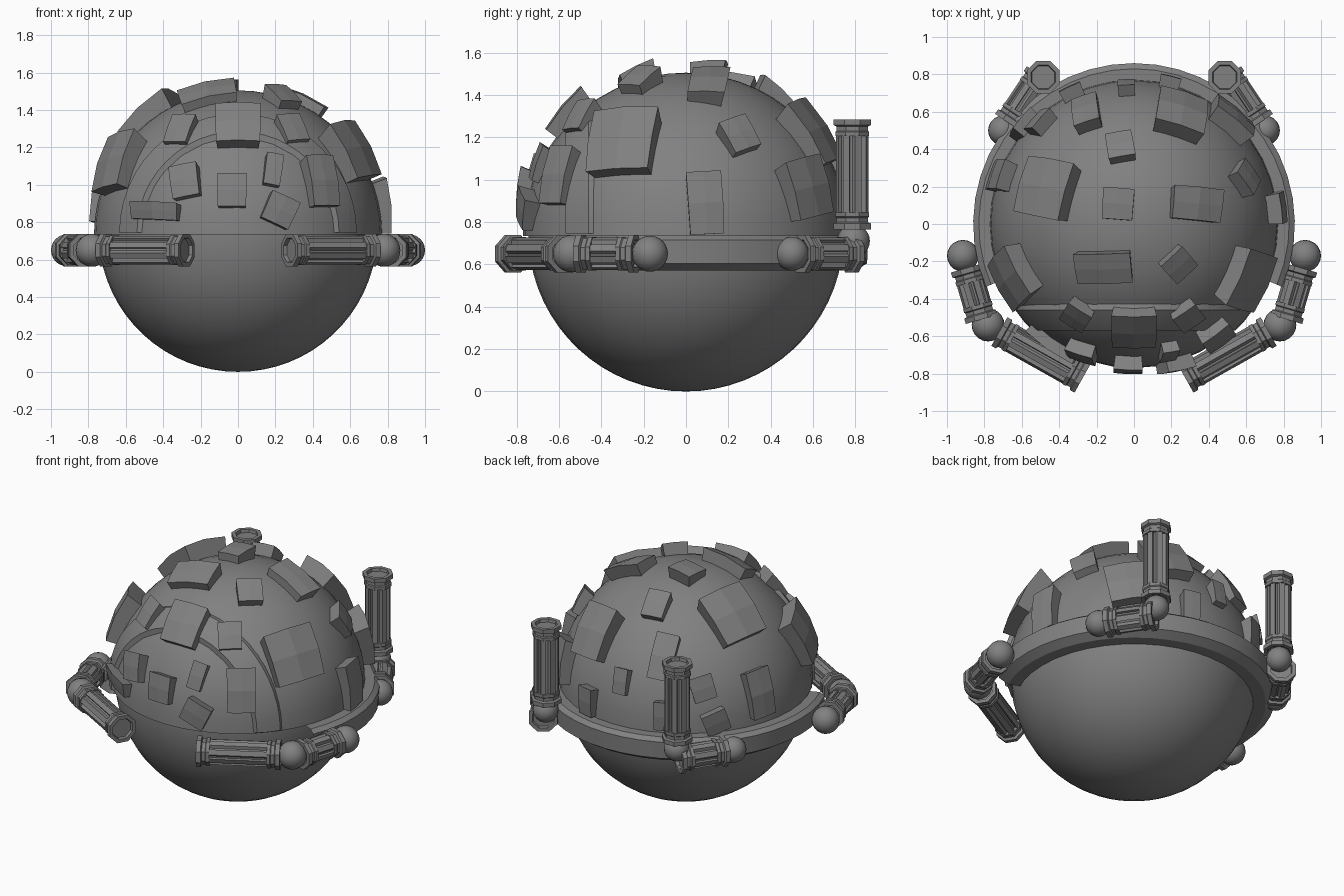
import bpy, bmesh, math
from mathutils import Vector, Matrix

if "Cube" in bpy.data.objects:
    bpy.data.objects.remove(bpy.data.objects["Cube"])

grey = bpy.data.materials.new("stone_grey")
grey.diffuse_color = (0.22, 0.22, 0.22, 1)
grey.use_nodes = True
grey.node_tree.nodes["Principled BSDF"].inputs["Base Color"].default_value = grey.diffuse_color


def finish(name, bm, smooth=None):
    bmesh.ops.remove_doubles(bm, verts=bm.verts, dist=0.0002)
    bmesh.ops.recalc_face_normals(bm, faces=bm.faces)
    me = bpy.data.meshes.new(name)
    bm.to_mesh(me)
    bm.free()
    me.materials.append(grey)
    ob = bpy.data.objects.new(name, me)
    bpy.context.collection.objects.link(ob)
    if smooth:
        bpy.ops.object.select_all(action='DESELECT')
        ob.select_set(True)
        bpy.context.view_layer.objects.active = ob
        bpy.ops.object.shade_smooth_by_angle(angle=math.radians(smooth))
    return ob


def lathe(bm, profile, segs, a0=0.0, a1=2 * math.pi, mat=Matrix(), caps=False):
    """Turn (radius, height) points about local z."""
    rings = []
    for i in range(segs + 1):
        a = a0 + (a1 - a0) * i / segs
        rings.append([bm.verts.new(mat @ Vector((r * math.cos(a), r * math.sin(a), h)))
                      for r, h in profile])
    for A, B in zip(rings, rings[1:]):
        for j in range(len(profile) - 1):
            bm.faces.new((A[j], B[j], B[j + 1], A[j + 1]))
    if caps:
        bm.faces.new(rings[0])
        bm.faces.new(rings[-1])


def arc(radius, cz, t0, t1, n):
    return [(radius * math.cos(t0 + (t1 - t0) * i / n),
             cz + radius * math.sin(t0 + (t1 - t0) * i / n)) for i in range(n + 1)]


H = math.pi / 2

# Lower ball
bm = bmesh.new()
lathe(bm, arc(0.745, 0.745, -H, 0.3, 20), 40)
finish("lower_ball", bm, 30)

# Upper dome with a flat underside
bm = bmesh.new()
lathe(bm, [(0.70, 0.735)] + arc(0.77, 0.735, 0, H, 14), 40)
finish("upper_dome", bm, 30)

# Raised lip below the front opening, turned about the y axis
bm = bmesh.new()
lathe(bm, [(0.46, 0.57), (0.54, 0.57), (0.59, 0.52), (0.635, 0.46), (0.625, 0.40), (0.60, 0.38)],
      24, 0, math.pi, Matrix.Translation((0, 0, 0.745)) @ Matrix.Rotation(H, 4, 'X'))
finish("front_lip", bm, 30)

# Band round the sides and back
bm = bmesh.new()
lathe(bm, [(0.72, 0.57), (0.80, 0.57), (0.855, 0.605), (0.86, 0.715), (0.83, 0.737),
           (0.72, 0.737), (0.72, 0.57)], 28, math.radians(-23), math.radians(203))
finish("side_band", bm, 25)


# Arms: fluted columns with octagonal collars, and ball joints
def column(name, a, b):
    a, b = Vector(a), Vector(b)
    L = (b - a).length
    mat = Matrix.Translation(a) @ (b - a).to_track_quat('Z', 'Y').to_matrix().to_4x4()
    bm = bmesh.new()
    turn = math.pi / 8
    for flip in (False, True):
        prof = [(0.0, 0.02), (0.066, 0.02), (0.070, 0.0), (0.095, 0.0), (0.095, 0.028),
                (0.080, 0.034), (0.080, 0.055), (0.086, 0.060), (0.086, 0.080), (0.0, 0.080)]
        if flip:
            prof = [(r, L - h) for r, h in prof]
        lathe(bm, prof, 8, turn, turn + 2 * math.pi, mat)
    # shaft outline alternates raised slats and grooves
    outline = []
    for i in range(8):
        for off, r in ((-0.27, 0.078), (0.27, 0.078), (0.28, 0.062), (0.50, 0.062)):
            t = turn + (i + off) * math.pi / 4
            outline.append((r * math.cos(t), r * math.sin(t)))
    low, top = [[bm.verts.new(mat @ Vector((x, y, h))) for x, y in outline] for h in (0.07, L - 0.07)]
    for i in range(len(outline)):
        k = (i + 1) % len(outline)
        bm.faces.new((low[i], low[k], top[k], top[i]))
    finish(name, bm)


def ball(name, c, r):
    bm = bmesh.new()
    bmesh.ops.create_uvsphere(bm, u_segments=20, v_segments=12, radius=r,
                              matrix=Matrix.Translation(c))
    finish(name, bm, 40)


for s, side in ((-1, "left"), (1, "right")):
    ball(side + "_front_shoulder", (s * 0.915, -0.17, 0.65), 0.085)
    column(side + "_front_upper_arm", (s * 0.895, -0.235, 0.65), (s * 0.815, -0.51, 0.65))
    ball(side + "_front_elbow", (s * 0.78, -0.54, 0.65), 0.088)
    column(side + "_front_forearm", (s * 0.72, -0.575, 0.65), (s * 0.275, -0.825, 0.65))
    ball(side + "_back_shoulder", (s * 0.70, 0.50, 0.65), 0.08)
    column(side + "_back_upper_arm", (s * 0.67, 0.54, 0.65), (s * 0.50, 0.795, 0.65))
    ball(side + "_back_elbow", (s * 0.485, 0.79, 0.71), 0.078)
    column(side + "_back_forearm", (s * 0.485, 0.785, 0.765), (s * 0.485, 0.785, 1.285))


# Blocks studding the dome: x, y, z offset from dome centre, width, height, roll
def block(name, x, y, z, w, h, roll):
    n = Vector((x, y, z)).normalized()
    if n.z > 0.88:
        right = Vector((1, 0, 0))
        right = (right - n * right.dot(n)).normalized()
    else:
        right = Vector((0, 0, 1)).cross(n).normalized()
    right = Matrix.Rotation(math.radians(roll), 3, n) @ right
    up = n.cross(right)
    c = Vector((0, 0, 0.735))
    bm = bmesh.new()
    bmesh.ops.create_grid(bm, x_segments=2, y_segments=2, size=0.5)
    geo = bmesh.ops.extrude_face_region(bm, geom=bm.faces[:])["geom"]
    outer = {v for v in geo if isinstance(v, bmesh.types.BMVert)}
    rise = 0.80 + 0.22 * min(w, h)
    for v in bm.verts:
        d = (n * 0.80 + right * v.co.x * w + up * v.co.y * h).normalized()
        # outer face leans slightly, one edge standing prouder
        v.co = c + d * (rise + 0.03 * v.co.y if v in outer else 0.74)
    finish(name, bm)


front_blocks = [
    (0, -0.53, 0.55, 0.23, 0.25, 0), (-0.30, -0.48, 0.54, 0.14, 0.17, 0),
    (0.28, -0.48, 0.54, 0.14, 0.16, 5), (0.43, -0.58, 0.27, 0.17, 0.27, 0),
    (0.18, -0.67, 0.33, 0.09, 0.17, -12), (-0.03, -0.73, 0.22, 0.15, 0.17, 0),
    (-0.27, -0.67, 0.27, 0.15, 0.17, 12), (-0.43, -0.62, 0.12, 0.30, 0.09, -2),
    (0.21, -0.72, 0.12, 0.16, 0.15, -25), (0.60, -0.29, 0.43, 0.31, 0.31, 4),
    (-0.63, -0.28, 0.37, 0.28, 0.31, 10)]
top_blocks = [
    (-0.155, -0.225, 0.72, 0.30, 0.17, 5), (0.23, -0.21, 0.71, 0.15, 0.15, 40),
    (-0.08, 0.10, 0.76, 0.16, 0.16, -5), (0.32, 0.10, 0.69, 0.28, 0.17, -2),
    (-0.45, 0.18, 0.60, 0.30, 0.32, 8), (-0.07, 0.40, 0.65, 0.14, 0.17, 0),
    (0.60, 0.25, 0.47, 0.15, 0.16, 20)]
back_blocks = [
    (0.24, 0.57, 0.46, 0.26, 0.32, 8), (-0.25, 0.59, 0.44, 0.14, 0.28, -8),
    (-0.04, 0.725, 0.28, 0.09, 0.16, 0), (0.19, 0.75, 0.10, 0.11, 0.18, 0),
    (-0.49, 0.53, 0.28, 0.14, 0.15, 15), (-0.58, 0.52, 0.08, 0.15, 0.14, 20),
    (-0.33, 0.70, 0.12, 0.12, 0.18, 0), (-0.70, 0.25, 0.20, 0.16, 0.30, 5),
    (0.78, 0.09, 0.15, 0.16, 0.29, 3), (0.50, 0.54, 0.21, 0.24, 0.27, 10)]
for group, rows in (("front", front_blocks), ("top", top_blocks), ("back", back_blocks)):
    for i, row in enumerate(rows):
        block(f"{group}_block_{i + 1}", *row)

# Rest the model on the ground
bpy.context.view_layer.update()
low = min((o.matrix_world @ v.co).z for o in bpy.data.objects for v in o.data.vertices)
for o in bpy.data.objects:
    o.location.z -= low
